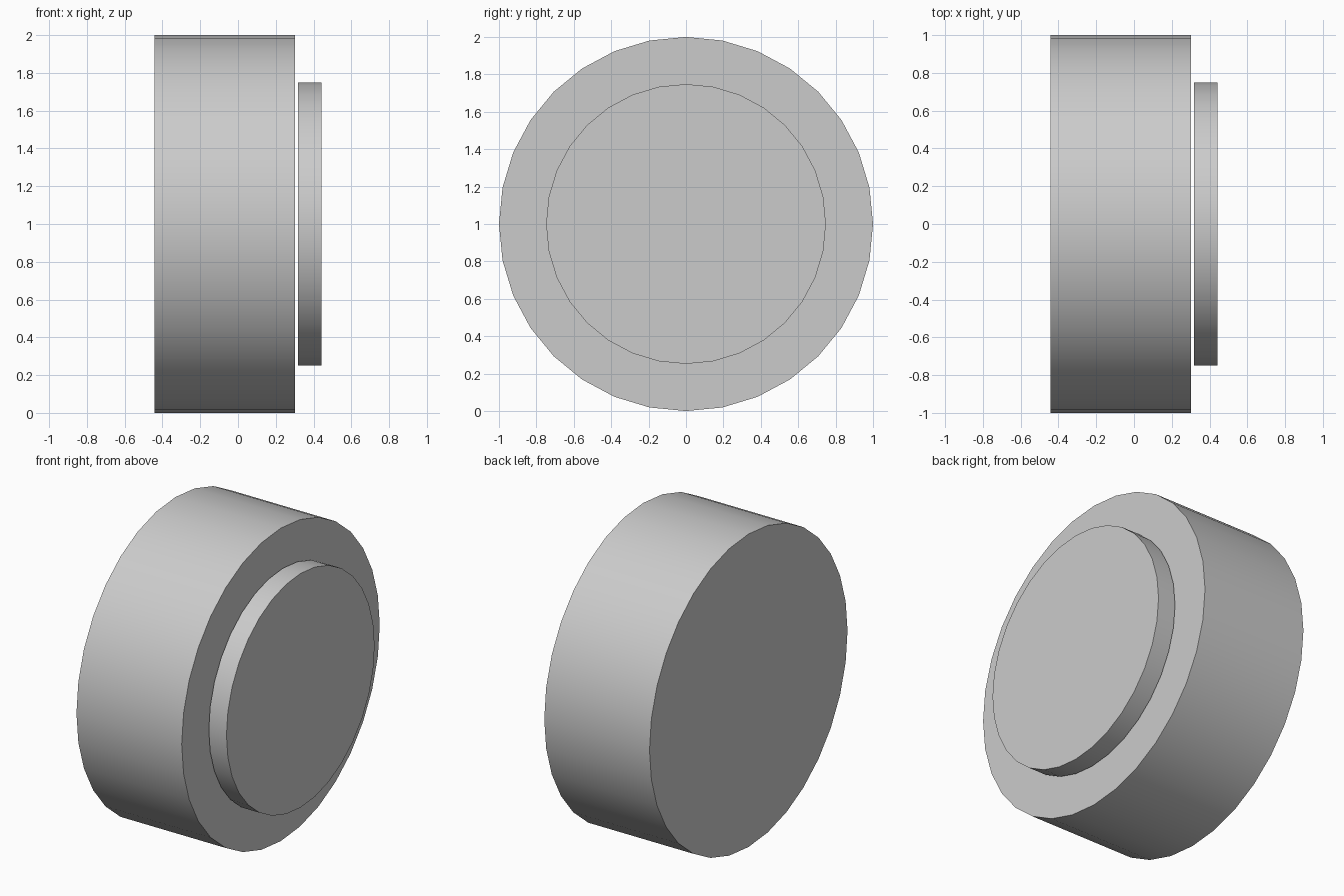
import bpy
import math

if "Cube" in bpy.data.objects:
    bpy.data.objects.remove(bpy.data.objects["Cube"])


def disc(name, x_min, x_max, radius):
    # Capped 32-sided cylinder lying along x, centred at z = 1
    bpy.ops.mesh.primitive_cylinder_add(
        vertices=32, radius=radius, depth=x_max - x_min,
        location=((x_min + x_max) / 2, 0, 1),
        rotation=(0, math.pi / 2, 0))
    obj = bpy.context.object
    obj.name = name
    bpy.ops.object.transform_apply(location=False, rotation=True, scale=True)
    bpy.ops.object.shade_smooth_by_angle(angle=math.radians(30))
    return obj


# Wide wheel body
disc("wheel_tyre", -0.442, 0.302, 1.0)

# Thin hub plate, set just clear of the outer face
disc("hub_plate", 0.317, 0.442, 0.748)
